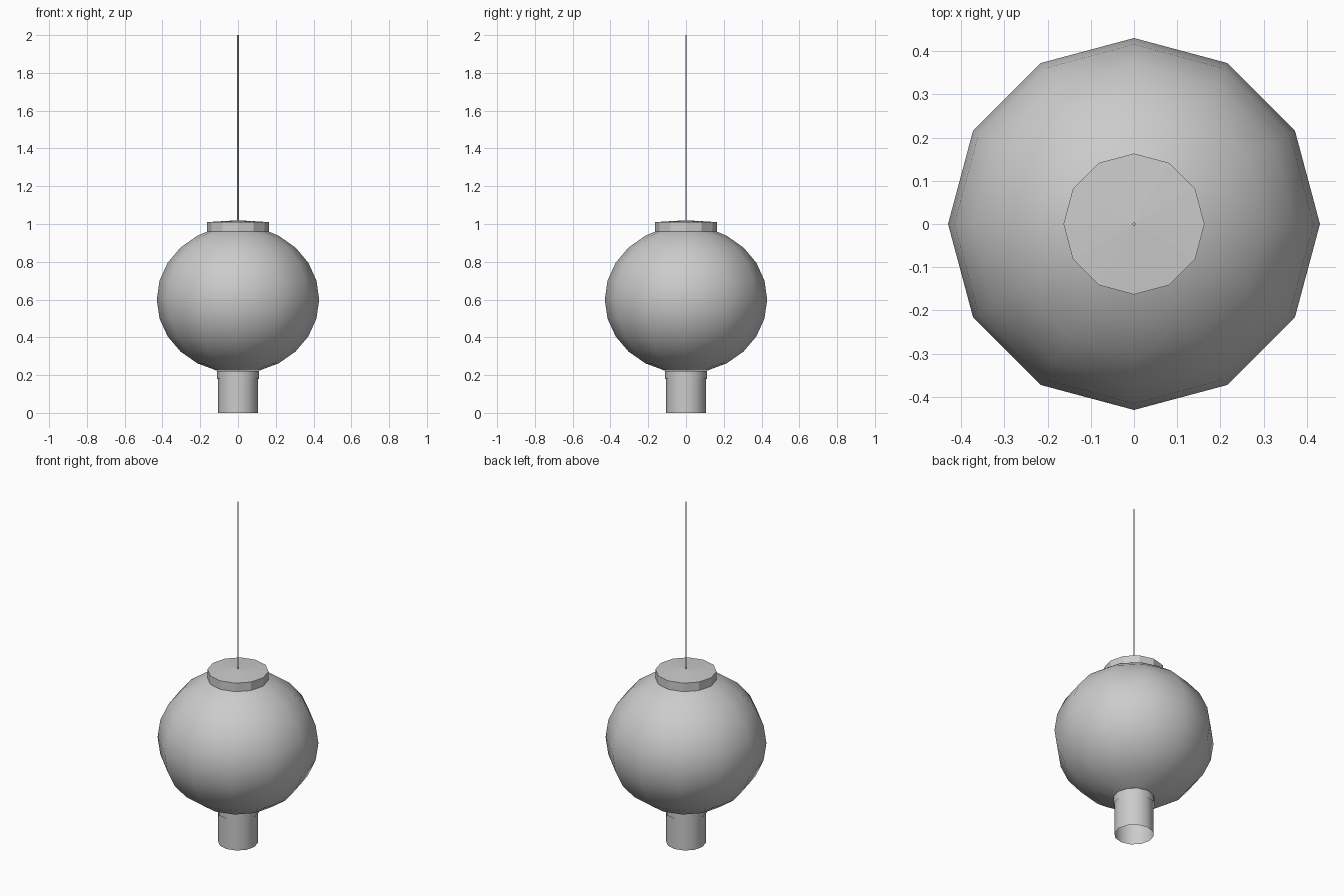
import bpy, bmesh
from math import cos, sin, pi, radians

if "Cube" in bpy.data.objects:
    bpy.data.objects.remove(bpy.data.objects["Cube"])


def lathe(name, profile, sides=12, smooth=True):
    """Revolve (radius, z) points around z; radius 0 closes to a point."""
    bm = bmesh.new()
    rings = []
    for r, z in profile:
        if r == 0:
            rings.append([bm.verts.new((0, 0, z))])
        else:
            rings.append([bm.verts.new((r * cos(2 * pi * i / sides), r * sin(2 * pi * i / sides), z))
                          for i in range(sides)])
    for a, b in zip(rings, rings[1:]):
        for i in range(sides):
            j = (i + 1) % sides
            quad = [a[i % len(a)], a[j % len(a)], b[j % len(b)], b[i % len(b)]]
            bm.faces.new(list(dict.fromkeys(quad)))
    bmesh.ops.recalc_face_normals(bm, faces=bm.faces)
    for f in bm.faces:
        f.smooth = smooth
    me = bpy.data.meshes.new(name)
    bm.to_mesh(me)
    bm.free()
    ob = bpy.data.objects.new(name, me)
    bpy.context.collection.objects.link(ob)
    return ob


# Squashed paper globe, open at the bottom, top edge tucked into the cap
globe = [(0.43 * cos(radians(a)), 0.6 + 0.39 * sin(radians(a))) for a in range(-75, 61, 15)]
lathe("lantern_globe", globe + [(0.163, 0.96)])

# Collar under the globe
lathe("bottom_collar", [(0.111, 0.223), (0.111, 0.18)])

# Open hanging fringe
lathe("fringe_tube", [(0.106, 0.223), (0.106, 0.0)])

# Faceted cap with a very shallow conical top
lathe("top_cap", [(0.163, 0.957), (0.163, 1.01), (0, 1.02)], smooth=False)

# Thin hanging cord
lathe("hanging_cord", [(0, 1.01), (0.004, 1.01), (0.004, 2.0), (0, 2.0)], sides=6, smooth=False)
